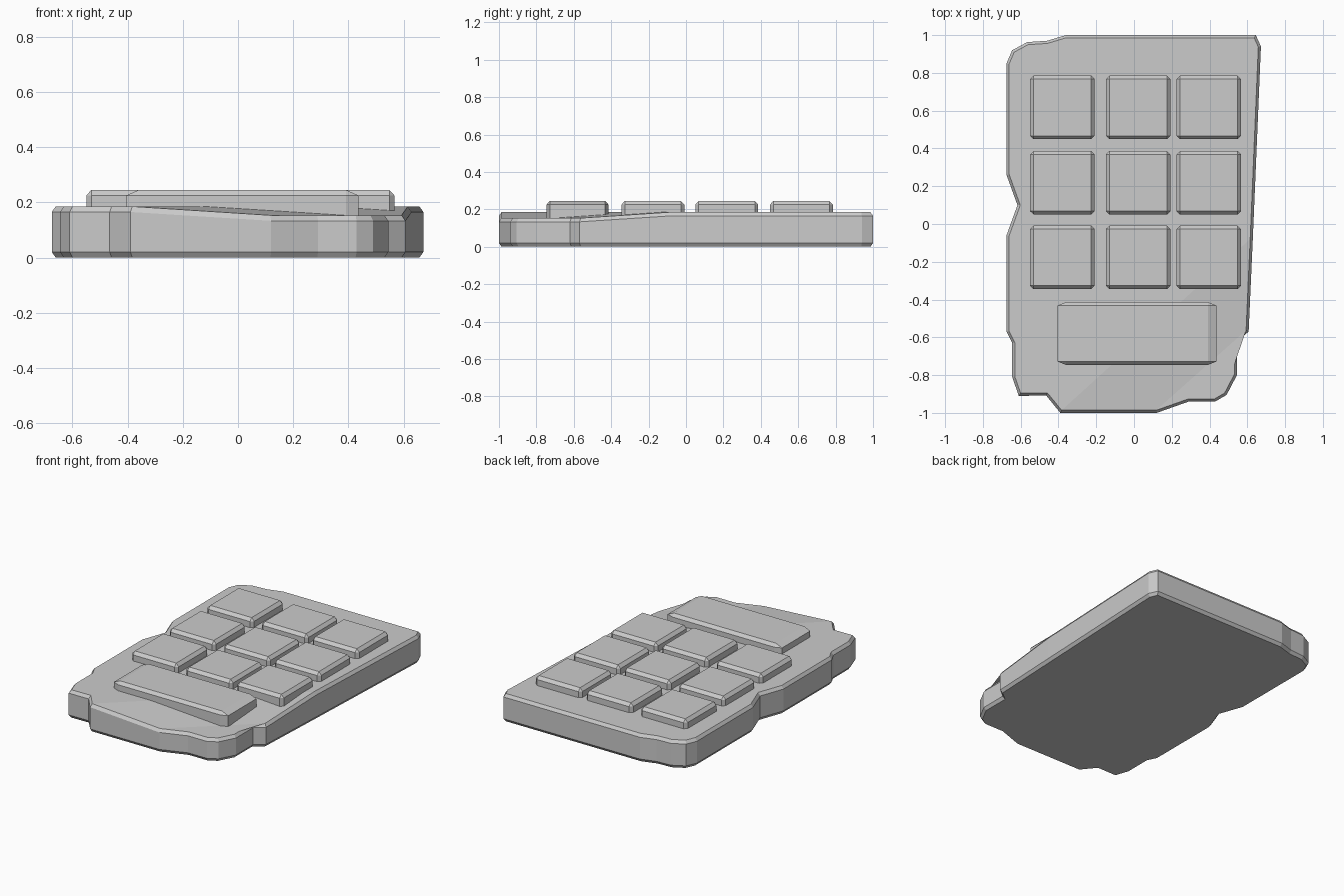
import bpy, bmesh
from mathutils import Vector

if "Cube" in bpy.data.objects:
    bpy.data.objects.remove(bpy.data.objects["Cube"])

# Slab outline, counter-clockwise seen from above
OUTLINE = [(-.61, -.91), (-.465, -.908), (-.39, -1), (.12, -1), (.29, -.94), (.43, -.94),
           (.49, -.905), (.545, -.8), (.545, -.62), (.607, -.57), (.629, -.08), (.672, .94),
           (.645, 1), (-.36, 1), (-.46, .97), (-.565, .963), (-.645, .92), (-.675, .85),
           (-.675, .26), (-.617, .1), (-.675, -.06), (-.675, -.57), (-.645, -.63), (-.645, -.81)]
LOW = range(3, 10)      # outline points on the lowered front right corner
RIM, TOP, DROP = .02, .185, .032


def finish(bm, name):
    bmesh.ops.recalc_face_normals(bm, faces=bm.faces)
    mesh = bpy.data.meshes.new(name)
    bm.to_mesh(mesh)
    bm.free()
    ob = bpy.data.objects.new(name, mesh)
    bpy.context.collection.objects.link(ob)
    return ob


def inset(points, d):
    pts = [Vector(p) for p in points]
    out = []
    for i, p in enumerate(pts):
        a = (p - pts[i - 1]).normalized()
        b = (pts[(i + 1) % len(pts)] - p).normalized()
        n1, n2 = Vector((-a.y, a.x)), Vector((-b.y, b.x))
        out.append(p + (n1 + n2) * d / (1 + n1.dot(n2)))
    return out


def make_slab():
    bm = bmesh.new()
    inner = inset(OUTLINE, .014)
    n = len(OUTLINE)

    def ring(points, z, sink):
        return [bm.verts.new((p[0], p[1], z - (sink if i in LOW else 0)))
                for i, p in enumerate(points)]

    rings = [ring(inner, 0, 0), ring(OUTLINE, RIM, 0),
             ring(OUTLINE, TOP - RIM, DROP), ring(inner, TOP, DROP)]
    for lo, hi in zip(rings, rings[1:]):
        for i in range(n):
            j = (i + 1) % n
            bm.faces.new((lo[i], lo[j], hi[j], hi[i]))
    bm.faces.new(rings[0][::-1])
    # Top: lowered corner, ramp strip, main deck
    t = rings[3]
    bm.faces.new(t[3:10])
    bm.faces.new((t[2], t[3], t[9], t[10]))
    bm.faces.new(t[10:] + t[:3])
    return finish(bm, "keypad_slab")


def make_key(name, x, y, half_x, half_y, bevel):
    # Chamfered block, bevelled as a cube and then stretched
    bm = bmesh.new()
    bmesh.ops.create_cube(bm, size=2)
    bmesh.ops.bevel(bm, geom=bm.edges[:], offset=bevel, segments=1, affect='EDGES')
    half_z = .02 / bevel
    for v in bm.verts:
        v.co = (x + v.co.x * half_x, y + v.co.y * half_y, .245 + (v.co.z - 1) * half_z)
        v.co.z = max(v.co.z, .1)
    bmesh.ops.remove_doubles(bm, verts=bm.verts, dist=.0005)
    return finish(bm, name)


make_slab()
# Three by three square keys
for r, y in enumerate((.617, .218, -.177)):
    for c, x in enumerate((-.379, .022, .396)):
        make_key(f"key_{r + 1}_{c + 1}", x, y, .171, .168, .108)
# Wide key at the front
make_key("wide_key", .016, -.58, .421, .166, .108)
